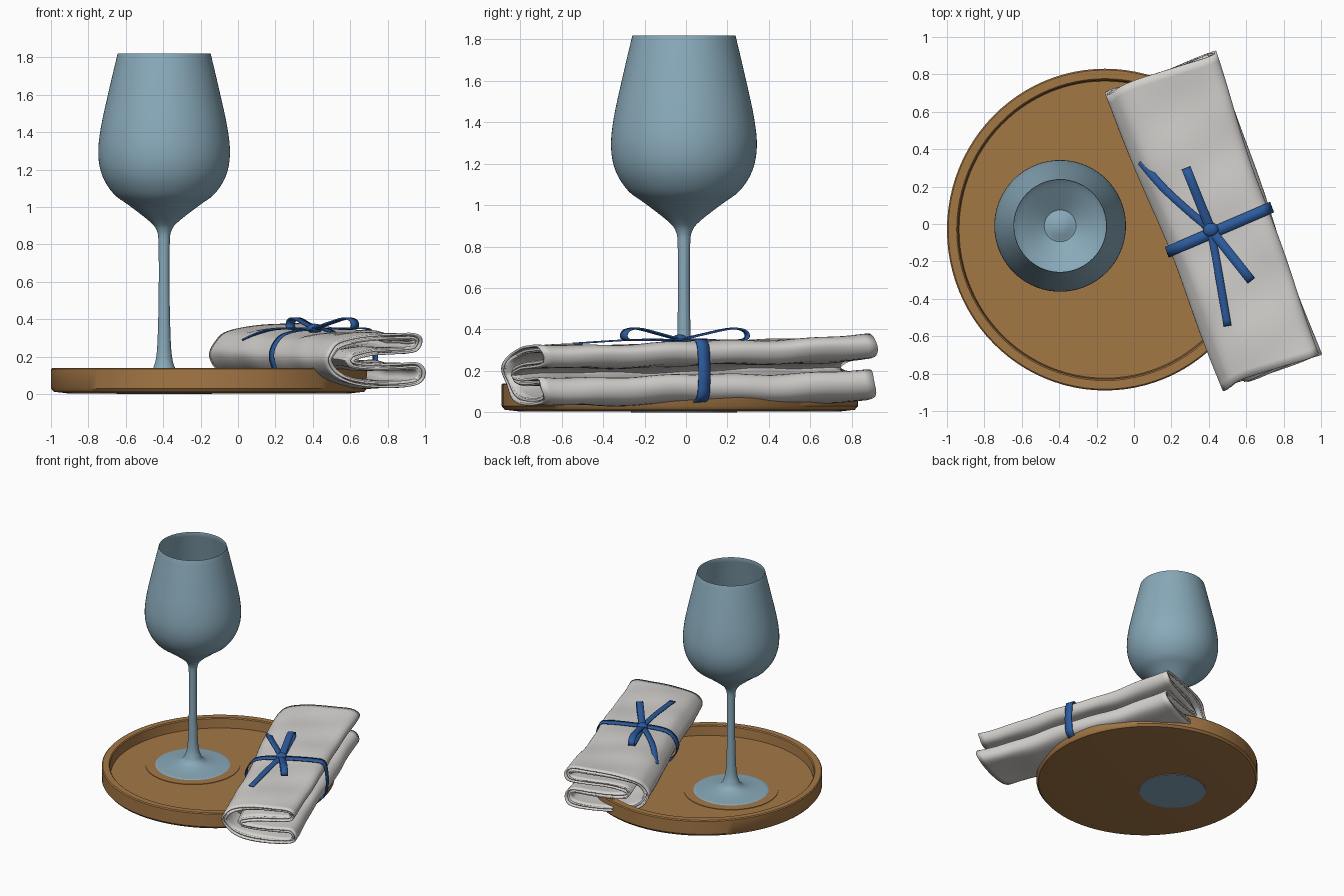
import bpy, bmesh, math
from mathutils import Vector

if "Cube" in bpy.data.objects:
    bpy.data.objects.remove(bpy.data.objects["Cube"])


def material(name, rgb):
    m = bpy.data.materials.new(name)
    m.use_nodes = True
    m.diffuse_color = (*rgb, 1)
    m.node_tree.nodes["Principled BSDF"].inputs["Base Color"].default_value = (*rgb, 1)
    return m


GLASS = material("smoky blue glass", (0.25, 0.40, 0.49))
WOOD = material("warm wood", (0.37, 0.185, 0.06))
LINEN = material("white linen", (0.66, 0.64, 0.62))
RIBBON = material("blue ribbon", (0.025, 0.105, 0.34))


def finish(name, bm, mat, thickness=0, offset=0, angle=40):
    """Turn a bmesh into a smooth-shaded object, optionally thickened."""
    bmesh.ops.remove_doubles(bm, verts=bm.verts, dist=0.0001)
    bmesh.ops.recalc_face_normals(bm, faces=bm.faces)
    me = bpy.data.meshes.new(name)
    bm.to_mesh(me)
    bm.free()
    me.materials.append(mat)
    ob = bpy.data.objects.new(name, me)
    bpy.context.collection.objects.link(ob)
    if thickness:
        mod = ob.modifiers.new("thickness", 'SOLIDIFY')
        mod.thickness = thickness
        mod.offset = offset
    bpy.ops.object.select_all(action='DESELECT')
    ob.select_set(True)
    bpy.context.view_layer.objects.active = ob
    bpy.ops.object.shade_smooth_by_angle(angle=math.radians(angle))
    return ob


def grid(rows, close_rows=False, close_cols=False):
    """Skin a list of equally long rows of points."""
    bm = bmesh.new()
    vs = [[bm.verts.new(p) for p in row] for row in rows]
    n, m = len(rows), len(rows[0])
    for i in range(n if close_rows else n - 1):
        for j in range(m if close_cols else m - 1):
            a, b = vs[i], vs[(i + 1) % n]
            k = (j + 1) % m
            bm.faces.new((a[j], a[k], b[k], b[j]))
    return bm


def curve(points, closed=False, steps=6):
    """Smooth curve through the given points."""
    p = [Vector(q) for q in points]
    n = len(p)
    out = []
    for i in range(n if closed else n - 1):
        if closed:
            a, b, c, d = (p[(i + k) % n] for k in (-1, 0, 1, 2))
        else:
            a, b, c, d = (p[min(max(i + k, 0), n - 1)] for k in (-1, 0, 1, 2))
        for s in range(steps):
            t = s / steps
            out.append(0.5 * (2 * b + (c - a) * t + (2 * a - 5 * b + 4 * c - d) * t * t
                              + (3 * b - a - 3 * c + d) * t ** 3))
    return out if closed else out + [p[-1]]


def lathe(name, profile, center, mat, stretch=1, segments=72):
    rows = []
    for i in range(segments):
        a = math.tau * i / segments
        rows.append([(center[0] + r * math.cos(a), center[1] + stretch * r * math.sin(a), z)
                     for r, z in profile])
    bm = grid(rows, close_rows=True)
    bmesh.ops.dissolve_degenerate(bm, dist=0.00001, edges=bm.edges)
    return finish(name, bm, mat)


# Round tray with a raised rim
lathe("tray", [(0, 0.004), (0.76, 0.004), (0.83, 0.012), (0.845, 0.03), (0.845, 0.133),
               (0.838, 0.14), (0.793, 0.14), (0.786, 0.133), (0.78, 0.06), (0, 0.06)],
      (-0.155, -0.03), WOOD, stretch=1.018, segments=96)

# Wine glass: foot, stem, bowl outside, lip, bowl inside
GLASS_AT = (-0.395, -0.01)
lathe("coaster_ring", [(0, 0.058), (0.345, 0.058), (0.345, 0.064), (0, 0.064)], GLASS_AT, WOOD)
foot = [(0, 0), (0.255, 0), (0.262, 0.03), (0.275, 0.064)]
outer = curve([(0.27, 0.067), (0.18, 0.074), (0.11, 0.088), (0.075, 0.11), (0.058, 0.14),
               (0.042, 0.2), (0.034, 0.32), (0.029, 0.55), (0.03, 0.8), (0.04, 0.875),
               (0.08, 0.925), (0.19, 1.01), (0.27, 1.07), (0.33, 1.165), (0.352, 1.28),
               (0.339, 1.42), (0.296, 1.62), (0.25, 1.815)], steps=4)
inner = curve([(0.246, 1.815), (0.29, 1.62), (0.332, 1.42), (0.344, 1.28), (0.321, 1.165),
               (0.26, 1.08), (0.18, 1.02), (0.085, 0.955)], steps=4)
bump = [(0.075, 0.957), (0.05, 0.972), (0, 0.98)]
lathe("wine_glass", foot + [tuple(p) for p in outer + [Vector((0.248, 1.82))] + inner] + bump,
      GLASS_AT, GLASS)

# Napkin frame: u across, v along, w up
CENTER = Vector((0.437, 0.01, 0))
ACROSS = Vector((0.937, 0.349, 0))
ALONG = Vector((-0.349, 0.937, 0))


def place(u, v, w):
    return CENTER + ACROSS * u + ALONG * v + Vector((0, 0, w))


def napkin_point(u, v, w):
    t = (v + 0.85) / 1.7
    wave = 0.005 * math.sin(7 * v + 9 * u) + 0.003 * math.sin(17 * v - 6 * u)
    side = 0.006 * math.sin(6 * v + 12 * w)
    return place(u * (0.97 + 0.14 * t * t) + side, v + 0.012 * math.sin(30 * w + 5 * u),
                 0.03 + 0.02 * t + w * (0.97 + 0.1 * t * t) + wave)


# Folded cloth section: two lobes joined on one side, with a slit between
section = curve([(-0.19, 0.272), (-0.05, 0.297), (0.12, 0.3), (0.24, 0.3), (0.285, 0.262),
                 (0.25, 0.2), (0.12, 0.185), (-0.02, 0.182), (-0.13, 0.158), (-0.02, 0.138),
                 (0.12, 0.135), (0.25, 0.138), (0.29, 0.08), (0.25, 0.018), (0.1, 0),
                 (-0.1, 0.02), (-0.23, 0.07), (-0.288, 0.155), (-0.255, 0.228)], closed=True, steps=5)


def inset(points, amount):
    out = []
    for i, p in enumerate(points):
        d = (points[(i + 1) % len(points)] - points[i - 1]).normalized()
        out.append(p + Vector((d.y, -d.x)) * amount)
    return out


for name, amount in (("napkin_outer_fold", 0), ("napkin_middle_fold", 0.019),
                     ("napkin_inner_fold", 0.037)):
    ring = inset(section, amount)
    end = 0.85 - amount * 0.3
    rows = [[napkin_point(p.x, end * (i / 20 - 1), p.y) for p in ring] for i in range(41)]
    finish(name, grid(rows, close_cols=True), LINEN, 0.012, -1, 60)


def strip(name, path, side, width, closed=False):
    """Flat ribbon following a path, widened along a side direction."""
    half = side.normalized() * width / 2
    rows = [[p - half, p + half] for p in path]
    return finish(name, grid(rows, close_rows=closed), RIBBON, 0.008, 0)


# Ribbon band around the napkin
band = [(-0.298, 0.16), (-0.262, 0.25), (-0.18, 0.292), (0, 0.308), (0.2, 0.312), (0.28, 0.295),
        (0.303, 0.2), (0.303, 0.1), (0.27, 0.02), (0.1, -0.01), (-0.12, 0), (-0.25, 0.06)]
strip("ribbon_band", curve([place(u, -0.045 + 0.05 * u, w + 0.04) for u, w in band], closed=True),
      ALONG, 0.06, closed=True)

# Bow: loops, tails and knot
KNOT = Vector((0.41, -0.03, 0.35))


def sideways(tip):
    d = tip - KNOT
    return Vector((-d.y, d.x, 0))


for name, tip in (("bow_loop_back", Vector((0.28, 0.295, 0.355))),
                  ("bow_loop_front", Vector((0.625, -0.3, 0.355)))):
    span = tip - KNOT
    path = [KNOT + span * f + Vector((0, 0, h)) for f, h in
            ((0, 0), (0.35, 0.025), (0.75, 0.05), (0.95, 0.04), (1, 0.01), (0.9, -0.006),
             (0.5, -0.004), (0, 0))]
    strip(name, curve(path), sideways(tip), 0.05)

for name, mids in (("bow_tail_back", [(0.29, 0.07, 0.352), (0.15, 0.2, 0.338), (0.035, 0.335, 0.29)]),
                   ("bow_tail_front", [(0.45, -0.25, 0.35), (0.5, -0.545, 0.332)])):
    strip(name, curve([KNOT] + mids), sideways(Vector(mids[-1])), 0.042)

bm = bmesh.new()
bmesh.ops.create_uvsphere(bm, u_segments=20, v_segments=12, radius=1)
for v in bm.verts:
    v.co = KNOT + Vector((v.co.x * 0.042, v.co.y * 0.038, v.co.z * 0.026))
finish("bow_knot", bm, RIBBON)
